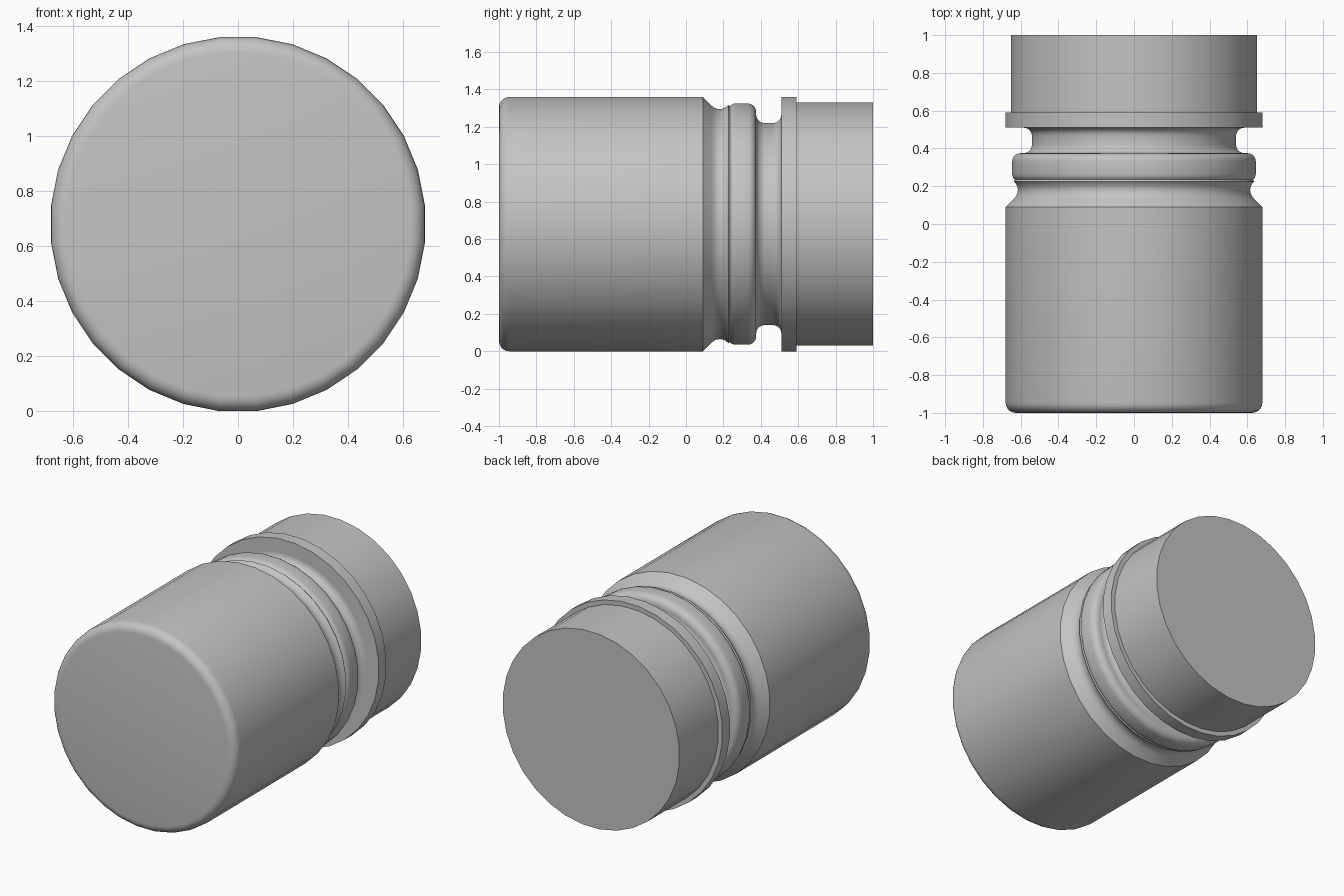
import bpy, bmesh
from math import pi, sin, cos, radians

cube = bpy.data.objects.get("Cube")
if cube:
    bpy.data.objects.remove(cube, do_unlink=True)

SIDES = 32
AXIS_Z = 0.68
FLAT = 1 / cos(pi / SIDES)   # radii are measured across the flats

grey = bpy.data.materials.new("plain grey")
grey.use_nodes = True
COLOUR = (0.55, 0.55, 0.55, 1)
grey.diffuse_color = COLOUR
grey.node_tree.nodes["Principled BSDF"].inputs["Base Color"].default_value = COLOUR


def arc(y, r, radius, start, end, steps=5):
    """Profile points (y, r) on an arc; angles in degrees from +y towards +r."""
    angles = [radians(start + (end - start) * i / steps) for i in range(steps + 1)]
    return [(y + radius * cos(a), r + radius * sin(a)) for a in angles]


def lathe(name, profile, front_cap=False, back_cap=False):
    """Turn a profile of (y, r) points, front to back, around the y axis."""
    bm = bmesh.new()
    rings = []
    for y, r in profile:
        ring = []
        for j in range(SIDES):
            a = 2 * pi * (j + 0.5) / SIDES
            ring.append(bm.verts.new((r * FLAT * cos(a), y, AXIS_Z + r * FLAT * sin(a))))
        rings.append(ring)
    for near, far in zip(rings, rings[1:]):
        for j in range(SIDES):
            k = (j + 1) % SIDES
            bm.faces.new((near[j], far[j], far[k], near[k]))
    if front_cap:
        bm.faces.new(rings[0])
    if back_cap:
        bm.faces.new(rings[-1][::-1])
    mesh = bpy.data.meshes.new(name)
    bm.to_mesh(mesh)
    bm.free()
    mesh.materials.append(grey)
    obj = bpy.data.objects.new(name, mesh)
    bpy.context.collection.objects.link(obj)
    bpy.ops.object.select_all(action='DESELECT')
    obj.select_set(True)
    bpy.context.view_layer.objects.active = obj
    bpy.ops.object.shade_smooth_by_angle(angle=radians(30))
    return obj


# Main barrel with a rounded front edge
lathe("barrel", arc(-0.945, 0.625, 0.055, 180, 90) + [(0.09, 0.68)], front_cap=True)

# Tapered shoulder, shallow groove and raised bead
shoulder = [(0.09, 0.68)] + arc(0.18, 0.675, 0.06, 225, 320, 6)
bead = arc(0.265, 0.605, 0.04, 140, 90, 3) + arc(0.33, 0.60, 0.045, 90, 0)
lathe("shoulder_and_bead", shoulder + bead + [(0.375, 0.585)])

# Deep groove with rounded corners
groove = arc(0.42, 0.585, 0.045, 180, 270) + arc(0.465, 0.585, 0.045, 270, 360)
lathe("deep_groove", groove)

# Square collar
lathe("collar", [(0.51, 0.585), (0.51, 0.68), (0.59, 0.68), (0.59, 0.65)])

# Plain rear cap
lathe("rear_cap", [(0.59, 0.65), (1.0, 0.65)], back_cap=True)
